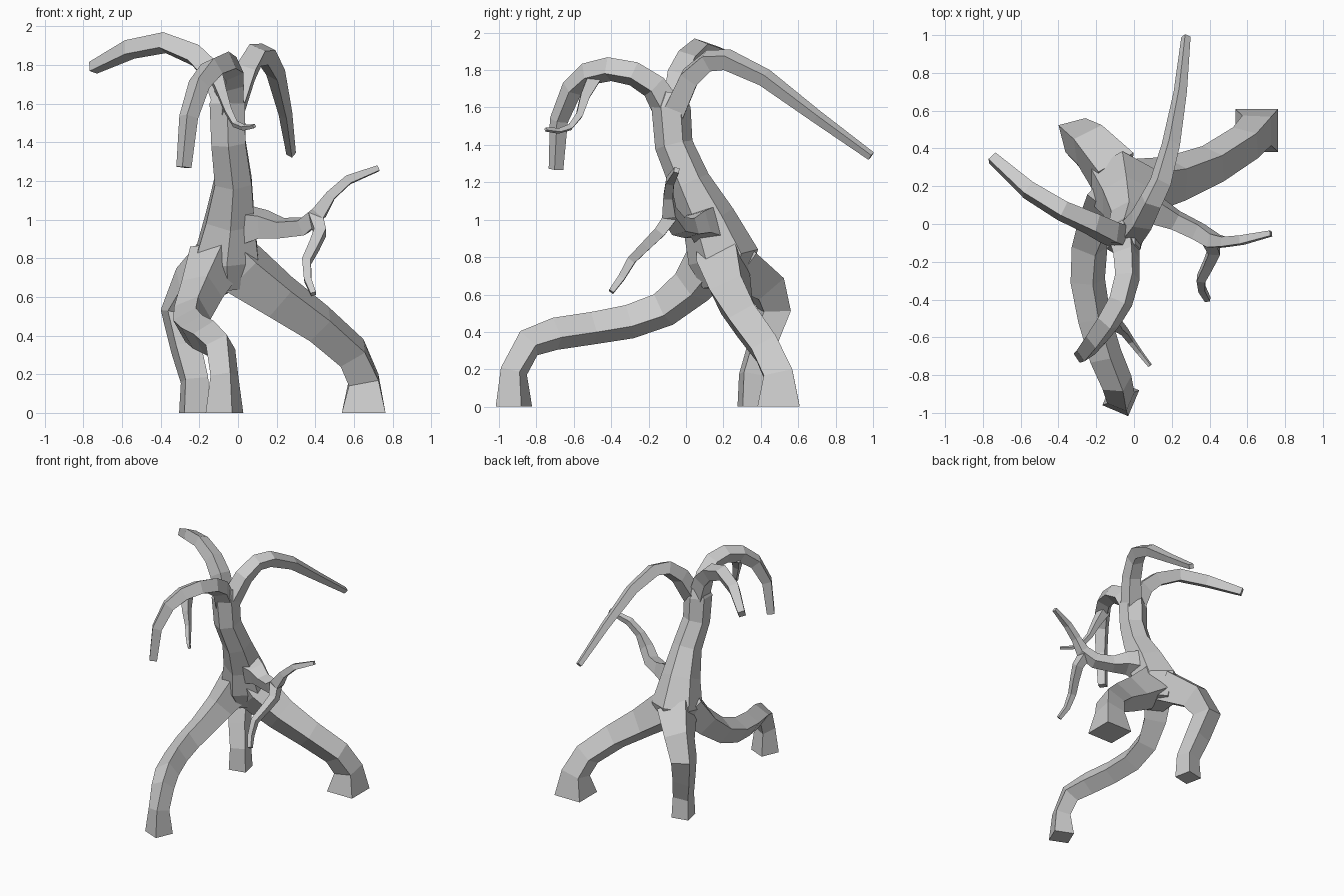
import bpy, bmesh
from math import cos, sin, pi, radians
from mathutils import Vector


def limb(name, pts, ref=(1, 0, 0), sides=4, roll=0):
    """Faceted tube through (x, y, z, radius) points, cross-section carried along the path."""
    path = [Vector(p[:3]) for p in pts]
    bm = bmesh.new()
    normal, rings = Vector(ref), []
    for i, p in enumerate(path):
        t = Vector()
        if i > 0:
            t += (p - path[i - 1]).normalized()
        if i < len(path) - 1:
            t += (path[i + 1] - p).normalized()
        t.normalize()
        normal = (normal - t * normal.dot(t)).normalized()
        side = t.cross(normal)
        ring = []
        for k in range(sides):
            a = 2 * pi * (k + 0.5) / sides + radians(roll)
            ring.append(bm.verts.new(p + (normal * cos(a) + side * sin(a)) * pts[i][3]))
        rings.append(ring)
    for a, b in zip(rings, rings[1:]):
        for k in range(sides):
            j = (k + 1) % sides
            bm.faces.new((a[k], a[j], b[j], b[k]))
    bm.faces.new(rings[0][::-1])
    bm.faces.new(rings[-1])
    bmesh.ops.recalc_face_normals(bm, faces=bm.faces)
    me = bpy.data.meshes.new(name)
    bm.to_mesh(me)
    bm.free()
    ob = bpy.data.objects.new(name, me)
    bpy.context.collection.objects.link(ob)
    return ob


# Leaning trunk
limb("trunk", [(-.05, .21, .64, .12), (-.06, .2, .8, .19), (-.04, .12, 1.0, .145),
               (-.025, .02, 1.2, .11), (-.05, -.065, 1.4, .102),
               (-.055, -.08, 1.6, .105), (-.055, -.07, 1.68, .07)], sides=6)

# Stilt roots, from foot up into the trunk
limb("right_root", [(.65, .495, 0, .16), (.65, .495, .17, .11), (.59, .43, .31, .105),
                    (.42, .32, .46, .11), (.22, .24, .6, .13), (.03, .2, .74, .16),
                    (-.06, .18, .84, .14)])
limb("front_root", [(-.07, -.92, 0, .105), (-.07, -.92, .19, .078), (-.09, -.84, .34, .085),
                    (-.15, -.7, .39, .09), (-.21, -.5, .42, .09), (-.245, -.3, .455, .095),
                    (-.235, -.12, .52, .1), (-.185, .03, .64, .115), (-.11, .15, .8, .15)],
     ref=(cos(radians(-23)), sin(radians(-23)), 0))
limb("back_root", [(-.225, .355, 0, .095), (-.225, .355, .17, .085), (-.27, .41, .34, .092),
                   (-.31, .47, .52, .105), (-.235, .42, .66, .125), (-.1, .26, .77, .16)],
     ref=(cos(radians(12)), sin(radians(12)), 0))

# Crown branches
limb("left_branch", [(-.065, -.07, 1.58, .08), (-.13, -.045, 1.76, .075), (-.22, 0, 1.85, .068),
                     (-.38, .07, 1.915, .06), (-.56, .18, 1.88, .055), (-.75, .35, 1.785, .037)],
     ref=(.4, .9, 0), roll=20)
limb("back_branch", [(-.03, -.07, 1.56, .08), (.04, .02, 1.76, .072), (.09, .12, 1.85, .065),
                     (.14, .22, 1.855, .06), (.195, .42, 1.76, .05), (.245, .7, 1.55, .036),
                     (.275, .99, 1.34, .025)], ref=(1, -.3, 0), roll=15)
limb("front_branch", [(-.055, -.08, 1.56, .09), (-.04, -.17, 1.71, .075), (-.035, -.28, 1.78, .07),
                      (-.07, -.41, 1.805, .068), (-.135, -.52, 1.78, .065),
                      (-.2, -.61, 1.7, .058), (-.255, -.68, 1.53, .05), (-.28, -.695, 1.27, .04)],
     roll=25)

# Twig on the front branch
limb("front_twig", [(-.12, -.49, 1.76, .05), (-.085, -.54, 1.66, .035), (-.05, -.57, 1.56, .025),
                    (-.015, -.62, 1.495, .02), (.03, -.68, 1.475, .016), (.085, -.75, 1.483, .012)])

# Side branch low on the trunk, with a drooping twig
limb("side_branch", [(.0, .12, .97, .13), (.13, .065, .975, .085), (.22, .02, .955, .062),
                     (.34, -.04, .965, .058), (.42, -.09, 1.035, .052), (.48, -.095, 1.125, .036),
                     (.57, -.085, 1.205, .032), (.725, -.05, 1.265, .02)], ref=(0, 0, 1), roll=15)
limb("side_twig", [(.4, -.08, 1.02, .05), (.425, -.14, .935, .043), (.395, -.21, .865, .037),
                   (.355, -.29, .785, .032), (.36, -.345, .69, .026), (.39, -.4, .615, .02)])
